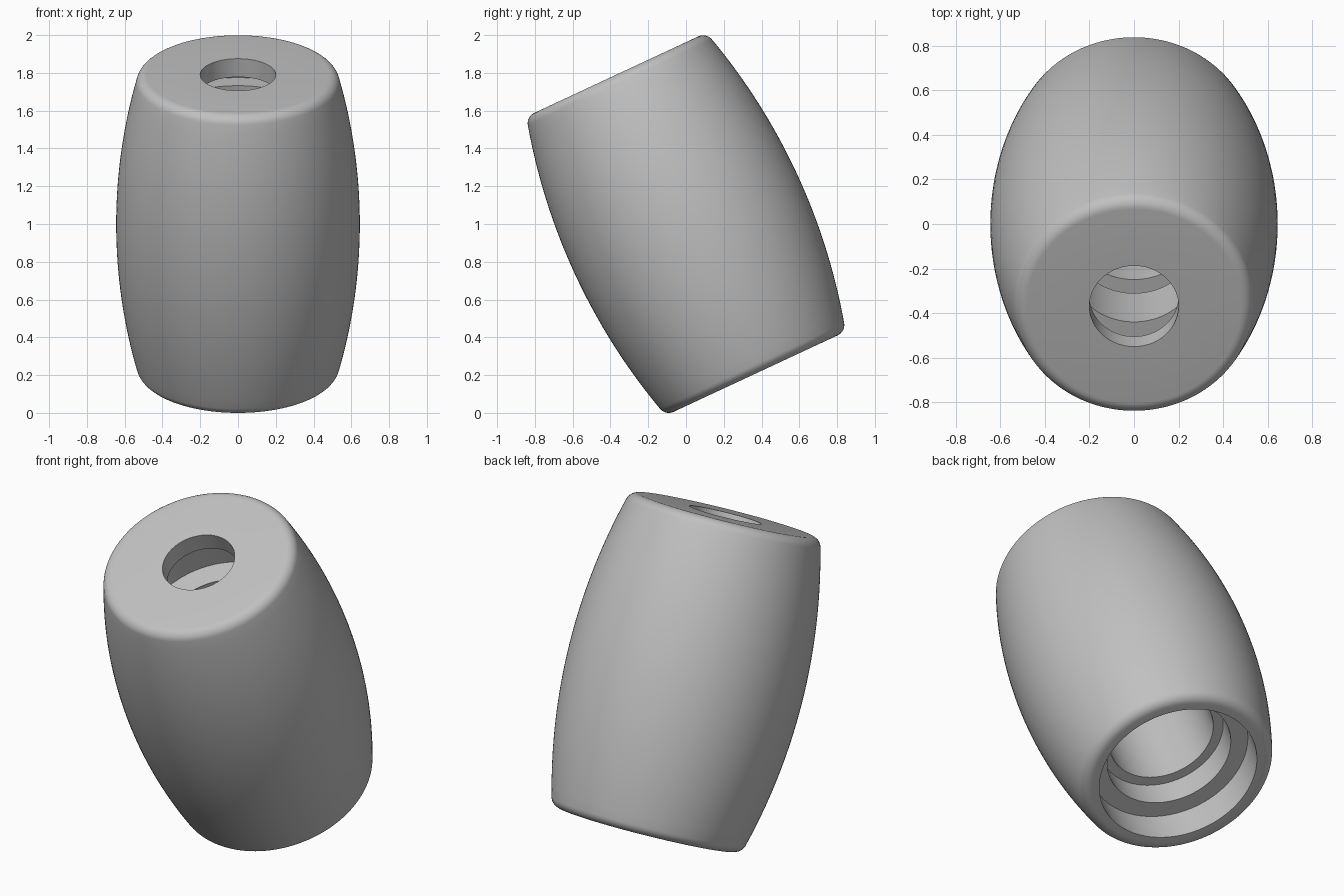
import bpy, bmesh, math
from mathutils import Matrix, Vector

cube = bpy.data.objects.get("Cube")
if cube:
    bpy.data.objects.remove(cube, do_unlink=True)

TILT = math.radians(25)
HALF = 0.873          # half length along the axis
BELLY = 0.645         # widest radius
ARC = 3.25            # radius of the bulging side
FILLET = 0.06
SEGMENTS = 128

grey = bpy.data.materials.new("plain_grey")
grey.use_nodes = True
colour = (0.53, 0.53, 0.53, 1)
grey.diffuse_color = colour
grey.node_tree.nodes["Principled BSDF"].inputs["Base Color"].default_value = colour


def outer_profile():
    """Bulging side with rounded rims, from bottom to top."""
    height = HALF - FILLET
    lean = math.asin(height / (ARC - FILLET))
    centre_r = BELLY - ARC + (ARC - FILLET) * math.cos(lean)
    rim = []
    for i in range(9):
        a = lean + (math.pi / 2 - lean) * i / 8
        rim.append((centre_r + FILLET * math.cos(a), height + FILLET * math.sin(a)))
    side = []
    for i in range(1, 32):
        a = lean * (i / 16 - 1)
        side.append((BELLY - ARC + ARC * math.cos(a), ARC * math.sin(a)))
    return [(r, -z) for r, z in reversed(rim)] + side + rim


# Stepped bore: (radius, depth below the top face), from top to bottom
bore = [(0.2, 0), (0.2, 0.107), (0.52, 0.107), (0.52, 0.26), (0.42, 0.26),
        (0.42, 0.455), (0.29, 0.455), (0.29, 0.76), (0.42, 0.76), (0.42, 0.905),
        (0.29, 0.905), (0.29, 1.416), (0.345, 1.416), (0.345, 1.566),
        (0.44, 1.566), (0.44, 2 * HALF)]
profile = outer_profile() + [(r, HALF - d) for r, d in bore]

# Revolve the closed section around the axis
bm = bmesh.new()
verts = [bm.verts.new((r, 0, z)) for r, z in profile]
edges = [bm.edges.new((verts[i - 1], verts[i])) for i in range(len(verts))]
bmesh.ops.spin(bm, geom=verts + edges, cent=(0, 0, 0), axis=(0, 0, 1),
               angle=math.tau, steps=SEGMENTS, use_merge=True)
bmesh.ops.remove_doubles(bm, verts=bm.verts, dist=1e-5)
bmesh.ops.recalc_face_normals(bm, faces=bm.faces)
if bm.calc_volume(signed=True) < 0:
    bmesh.ops.reverse_faces(bm, faces=bm.faces)

# Lean the barrel towards the front and stand it on the floor
bmesh.ops.transform(bm, matrix=Matrix.Rotation(TILT, 4, 'X'), verts=bm.verts)
lowest = min(v.co.z for v in bm.verts)
bmesh.ops.translate(bm, vec=Vector((0, 0, -lowest)), verts=bm.verts)

mesh = bpy.data.meshes.new("barrel_sleeve")
bm.to_mesh(mesh)
bm.free()
mesh.materials.append(grey)
barrel = bpy.data.objects.new("barrel_sleeve", mesh)
bpy.context.collection.objects.link(barrel)

bpy.ops.object.select_all(action='DESELECT')
barrel.select_set(True)
bpy.context.view_layer.objects.active = barrel
bpy.ops.object.shade_smooth_by_angle(angle=math.radians(30))
